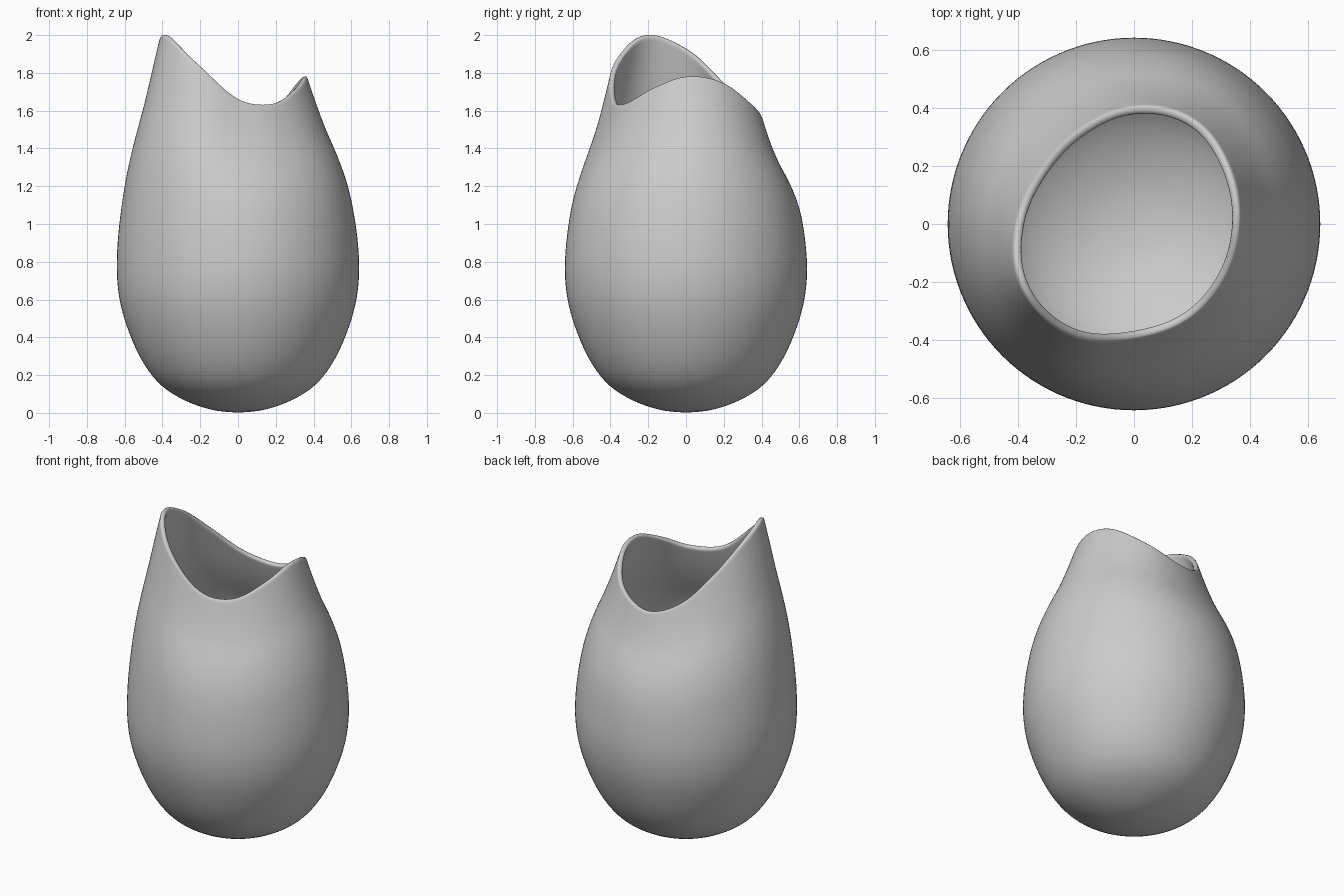
import bpy, math

if "Cube" in bpy.data.objects:
    bpy.data.objects.remove(bpy.data.objects["Cube"])

# Rim: (radius, height) every 30 degrees, counter-clockwise from +x
RIM = [(.363, 1.785), (.382, 1.755), (.415, 1.63), (.405, 1.545),
       (.375, 1.61), (.37, 1.77), (.405, 1.935), (.447, 2.005),
       (.442, 1.855), (.394, 1.665), (.377, 1.64), (.363, 1.72)]
# Round lower body: (radius, height)
BOWL = [(0, .002), (.11, .01), (.22, .04), (.33, .09), (.43, .165),
        (.515, .285), (.58, .43), (.625, .58), (.643, .73)]
# Shoulder: fraction of way up, remaining share of width (tall side, low side)
SHOULDER = [(.15, .98, .98), (.30, .89, .92), (.45, .76, .81),
            (.60, .57, .60), (.72, .39, .37), (.86, .20, .16), (1, 0, 0)]
SEG, SUB = 60, 2


def spline(pts, u, closed=False):
    """Catmull-Rom point at index position u."""
    n = len(pts)
    i = math.floor(u) if closed else min(int(u), n - 2)
    t = u - i

    def get(k):
        return pts[k % n] if closed else pts[max(0, min(n - 1, k))]
    a, b, c, d = (get(i + k) for k in (-1, 0, 1, 2))
    return [.5 * (2 * q + (r - p) * t + (2 * p - 5 * q + 4 * r - s) * t * t
                  + (3 * q - p - 3 * r + s) * t ** 3)
            for p, q, r, s in zip(a, b, c, d)]


# Outer shell: each column runs from the base centre to the wavy rim
verts, faces = [(0, 0, .002)], []
rows = (len(BOWL) + len(SHOULDER) - 1) * SUB + 1    # rings, plus a tight one at the lip
for j in range(SEG):
    a = 2 * math.pi * j / SEG
    rr, rz = spline(RIM, 12 * j / SEG, True)
    low = (2 - rz) / .45
    belly_r, belly_z = BOWL[-1]
    prof = BOWL + [(rr + (belly_r - rr) * (hi + (lo - hi) * low),
                    belly_z + (rz - belly_z) * s) for s, hi, lo in SHOULDER]
    us = [k / SUB for k in range(1, rows)]
    us.insert(-1, us[-1] - .17)
    for u in us:
        r, z = spline(prof, u)
        verts.append((r * math.cos(a), r * math.sin(a), z))

for j in range(SEG):
    p, q = 1 + j * rows, 1 + (j + 1) % SEG * rows
    faces.append((0, q, p))
    for k in range(rows - 1):
        faces.append((p + k, q + k, q + k + 1, p + k + 1))

mesh = bpy.data.meshes.new("vase")
mesh.from_pydata(verts, [], faces)
mesh.validate()
vase = bpy.data.objects.new("vase", mesh)
bpy.context.collection.objects.link(vase)
for f in mesh.polygons:
    f.use_smooth = True

# Wall thickness with a softly rounded lip
wall = vase.modifiers.new("wall", 'SOLIDIFY')
wall.thickness = .03
wall.offset = -1
soft = vase.modifiers.new("soft", 'SUBSURF')
soft.levels = soft.render_levels = 1
